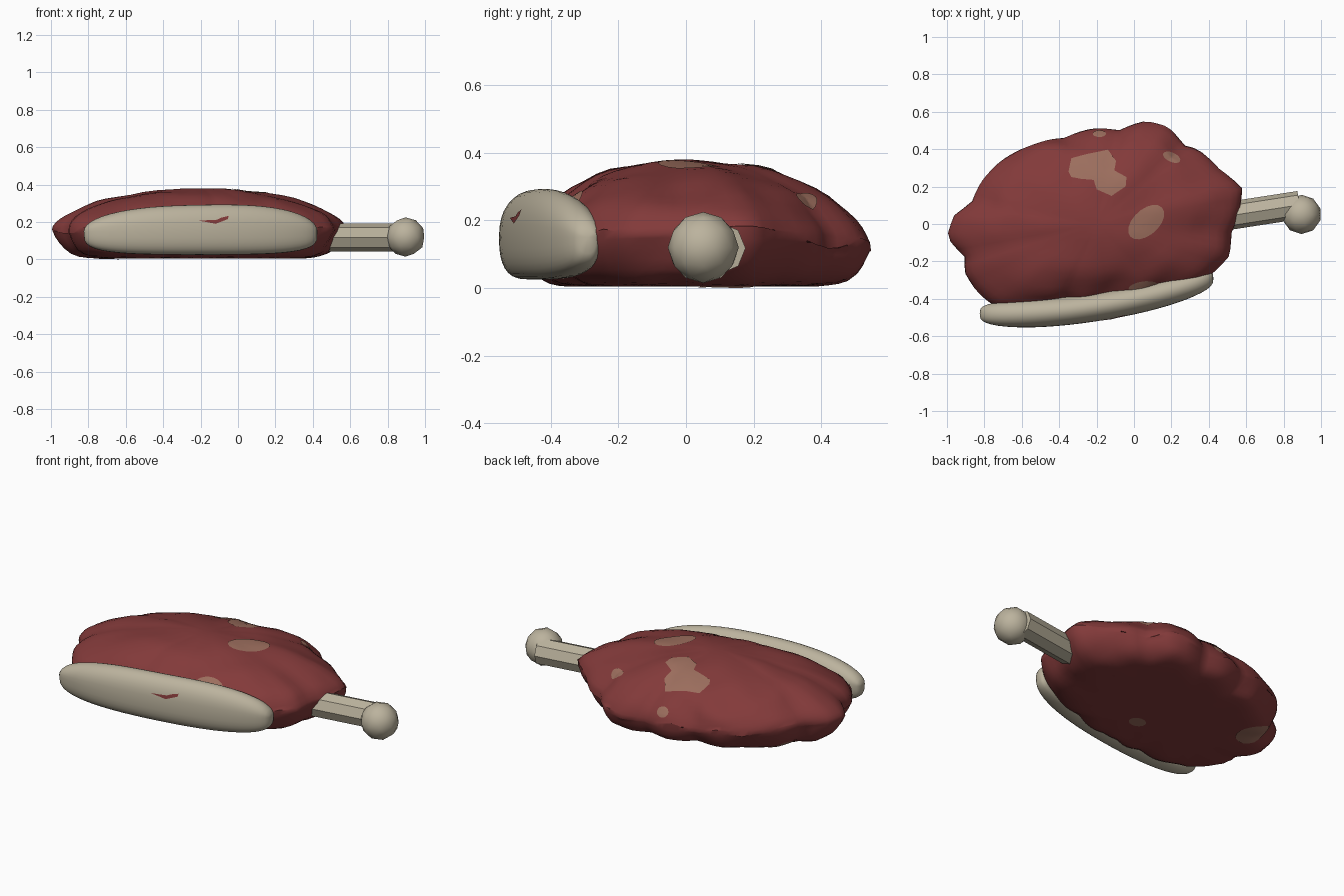
import bpy, bmesh, math
from math import sin, cos, pi, radians, atan2, hypot
from mathutils import Vector, noise
from mathutils.bvhtree import BVHTree

cube = bpy.data.objects.get("Cube")
if cube:
    bpy.data.objects.remove(cube, do_unlink=True)


def material(name, rgb):
    m = bpy.data.materials.new(name)
    m.use_nodes = True
    m.diffuse_color = (*rgb, 1)
    m.node_tree.nodes["Principled BSDF"].inputs["Base Color"].default_value = (*rgb, 1)
    return m


MEAT = material("red meat", (0.225, 0.042, 0.042))
FAT = material("cream fat", (0.5, 0.45, 0.34))
MARBLE = material("pale marbling", (0.33, 0.155, 0.11))


def finish(obj, mat, angle=None):
    obj.data.materials.append(mat)
    bpy.ops.object.select_all(action="DESELECT")
    obj.select_set(True)
    bpy.context.view_layer.objects.active = obj
    if angle:
        bpy.ops.object.shade_smooth_by_angle(angle=radians(angle))
    return obj


def from_bmesh(bm, name, mat, angle=50):
    mesh = bpy.data.meshes.new(name)
    bm.to_mesh(mesh)
    bm.free()
    obj = bpy.data.objects.new(name, mesh)
    bpy.context.collection.objects.link(obj)
    return finish(obj, mat, angle)


def loft(rings, start, end):
    """Closed skin through rings of points, with a pole at each end."""
    bm = bmesh.new()
    rows = [[bm.verts.new(p) for p in ring] for ring in rings]
    n = len(rows[0])
    for a, b in zip(rows, rows[1:]):
        for i in range(n):
            j = (i + 1) % n
            bm.faces.new((a[i], a[j], b[j], b[i]))
    for row, pole in ((rows[0], start), (rows[-1], end)):
        tip = bm.verts.new(pole)
        for i in range(n):
            bm.faces.new((row[i], row[(i + 1) % n], tip))
    bmesh.ops.recalc_face_normals(bm, faces=bm.faces)
    return bm


# Meat slab: irregular outline, domed top, flat underside
OUTLINE = [(-1, -.07), (-.96, .05), (-.87, .11), (-.82, .22), (-.72, .33), (-.55, .42),
           (-.37, .46), (-.22, .51), (-.08, .5), (.06, .55), (.18, .52), (.27, .42),
           (.34, .4), (.46, .29), (.58, .19), (.56, .06), (.52, -.05), (.51, -.17),
           (.4, -.28), (.15, -.38), (-.1, -.43), (-.4, -.46), (-.76, -.43),
           (-.84, -.36), (-.91, -.25), (-.9, -.18)]
CX = -0.2
polar = sorted((atan2(y, x - CX), hypot(x - CX, y)) for x, y in OUTLINE)
polar = [(polar[-1][0] - 2 * pi, polar[-1][1])] + polar + [(polar[0][0] + 2 * pi, polar[0][1])]


def radius(a):
    for (a0, r0), (a1, r1) in zip(polar, polar[1:]):
        if a0 <= a <= a1:
            return r0 + (r1 - r0) * (a - a0) / (a1 - a0)


def slab_ring(s, top):
    ring = []
    for i in range(104):
        a = -pi + 2 * pi * i / 104
        rim = 0.11 + 0.055 * cos(a) ** 2
        if top:
            z = rim + (0.375 - rim) * (1 - s ** 2.2) ** 0.6
        else:
            z = rim - (rim - 0.004) * (1 - s ** 12) ** 0.8
        r = radius(a) * s
        p = Vector((CX + r * cos(a), r * sin(a), z))
        edge = s ** 4 * (1 - s ** 8)
        r += 0.07 * edge * noise.noise(p * 7)
        if top:
            z += 0.012 * noise.noise(p * 6) * (1 - s ** 6)
        else:
            z += 0.02 * edge * noise.noise(p * 9)
        if s == 1:
            z += 0.045 * noise.noise(p * 6)
        ring.append((CX + r * cos(a), r * sin(a), max(z, 0.004)))
    return ring


STEPS = 16
spread = [sin(pi / 2 * k / STEPS) for k in range(1, STEPS + 1)]
rings = [slab_ring(s, False) for s in spread]
rings += [slab_ring(s, True) for s in reversed(spread[:-1])]
slab = loft(rings, (CX, 0, 0.004), (CX, 0, 0.378))
slab_tree = BVHTree.FromBMesh(slab)
from_bmesh(slab, "meat_slab", MEAT, 55)


# Fat rind: bowed, rounded strip along the front, leaning back at the top
def rind_centre(t):
    return Vector((-0.2 + 0.625 * t, -0.385 + 0.095 * t - 0.055 * (1 - t * t), 0.15))


def rind_ring(t):
    f_top = (1 - abs(t) ** 2.7) ** 0.5
    f = (1 - abs(t) ** 3.5) ** 0.5
    ring = []
    for i in range(32):
        a = 2 * pi * i / 32
        c, s = cos(a), sin(a)
        y = math.copysign(abs(c) ** (1 if s > 0 else 0.7), c) * 0.08 * f ** 0.6
        z = math.copysign(abs(s) ** 0.8, s)
        z *= (0.142 + 0.012 * t) * f_top if s > 0 else 0.125 * f ** 0.5
        ring.append(rind_centre(t) + Vector((0, y, z)))
    return ring


ts = [sin(pi / 2 * k / 14) for k in range(-13, 14)]
rind = loft([rind_ring(t) for t in ts], rind_centre(-1), rind_centre(1))
rind_tree = BVHTree.FromBMesh(rind)
from_bmesh(rind, "fat_rind", FAT)


# Thin plates laid onto a surface
def patch(name, mat, tree, points, direction):
    d = Vector(direction)

    def place(u, v):
        p = Vector((u, 0, v)) if d.y else Vector((u, v, 0.15))
        hit, normal, _, _ = tree.ray_cast(p - d * 2, d)
        if hit is None:
            hit, normal, _, _ = tree.find_nearest(p)
        return hit + normal * 0.004

    n = len(points)
    cu = sum(p[0] for p in points) / n
    cv = sum(p[1] for p in points) / n
    bm = bmesh.new()
    middle = bm.verts.new(place(cu, cv))
    last = None
    for k in (0.2, 0.4, 0.6, 0.8, 1):
        row = [bm.verts.new(place(cu + (u - cu) * k, cv + (v - cv) * k)) for u, v in points]
        for i in range(n):
            j = (i + 1) % n
            bm.faces.new((last[i], last[j], row[j], row[i]) if last else (middle, row[j], row[i]))
        last = row
    for face in bm.faces:
        face.normal_update()
        if face.normal.dot(d) > 0:
            face.normal_flip()
    from_bmesh(bm, name, mat)


def oval(x, y, a, b, turn=0):
    c, s = cos(radians(turn)), sin(radians(turn))
    steps = [2 * pi * i / 18 for i in range(18)]
    return [(x + a * cos(t) * c - b * sin(t) * s, y + a * cos(t) * s + b * sin(t) * c)
            for t in steps]


DOWN, UP = (0, 0, -1), (0, 0, 1)
BLOB = [(-.35, .28), (-.335, .35), (-.26, .37), (-.14, .395), (-.095, .335), (-.105, .285),
        (-.04, .25), (-.045, .2), (-.12, .15), (-.2, .185), (-.215, .235), (-.28, .24),
        (-.335, .25)]
patch("marbling_large", MARBLE, slab_tree, BLOB, DOWN)
patch("marbling_middle", MARBLE, slab_tree, oval(.065, .01, .115, .068, 42), DOWN)
patch("marbling_back", MARBLE, slab_tree, oval(-.185, .48, .035, .018), DOWN)
patch("marbling_side", MARBLE, slab_tree, oval(.2, .355, .05, .025, -25), DOWN)
patch("marbling_front", MARBLE, slab_tree, oval(.05, -.335, .08, .03, 8), DOWN)
patch("marbling_under_small", MARBLE, slab_tree, oval(-.15, -.15, .05, .042), UP)
patch("marbling_under_large", MARBLE, slab_tree, oval(-.72, .13, .085, .095), UP)
STREAK = [(-.21, .207), (-.13, .205), (-.09, .222), (-.05, .232), (-.055, .215), (-.12, .19)]
patch("meat_streak", MEAT, rind_tree, STREAK, (0, 1, 0))

# Bone: faceted shaft and rounded knob
tail, head = Vector((0.42, 0.03, 0.118)), Vector((0.885, 0.102, 0.118))
axis = head - tail
bpy.ops.mesh.primitive_cylinder_add(vertices=8, radius=0.075, depth=axis.length,
                                    location=(tail + head) / 2,
                                    rotation=axis.to_track_quat("Z", "Y").to_euler())
shaft = bpy.context.object
shaft.name = "bone_shaft"
finish(shaft, FAT)
bpy.ops.mesh.primitive_ico_sphere_add(subdivisions=2, radius=0.105, location=(0.896, 0.051, 0.12))
knob = bpy.context.object
knob.name = "bone_knob"
finish(knob, FAT, 60)
